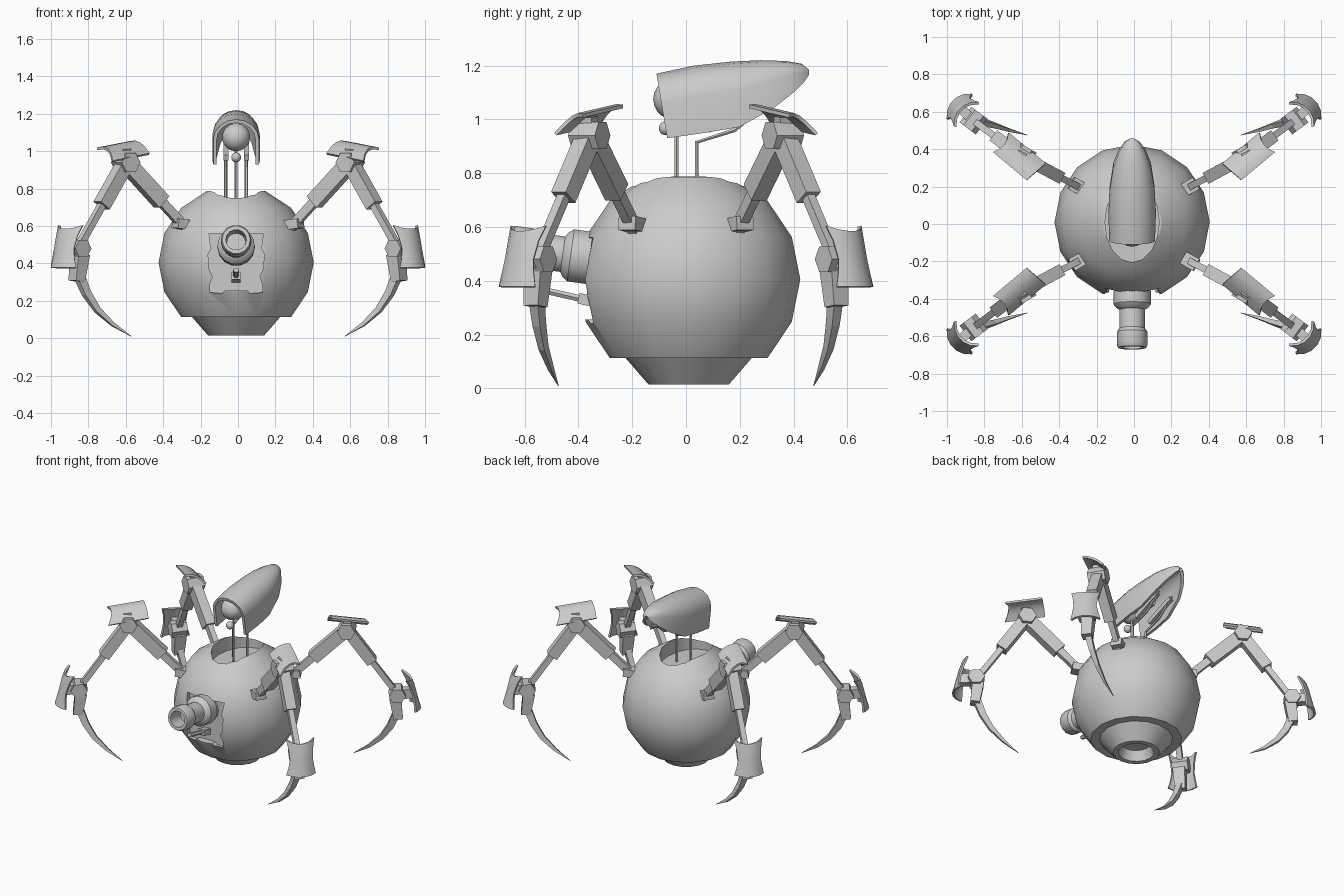
import bpy, bmesh, math
from mathutils import Vector

if "Cube" in bpy.data.objects:
    bpy.data.objects.remove(bpy.data.objects["Cube"])

metal = bpy.data.materials.new("grey_metal")
metal.diffuse_color = (0.6, 0.6, 0.6, 1)
metal.use_nodes = True
metal.node_tree.nodes["Principled BSDF"].inputs["Base Color"].default_value = metal.diffuse_color
CX, CY = -0.01, 0.01


def finish(name, bm, angle=0, mirror=False):
    bmesh.ops.recalc_face_normals(bm, faces=bm.faces)
    me = bpy.data.meshes.new(name)
    bm.to_mesh(me)
    bm.free()
    me.materials.append(metal)
    ob = bpy.data.objects.new(name, me)
    bpy.context.collection.objects.link(ob)
    if angle:
        smooth(ob, angle)
    if mirror:
        m = ob.modifiers.new("four_legs", 'MIRROR')
        m.use_axis = (True, True, False)
        m.use_mirror_merge = False
    return ob


def smooth(ob, angle):
    bpy.ops.object.select_all(action='DESELECT')
    ob.select_set(True)
    bpy.context.view_layer.objects.active = ob
    bpy.ops.object.shade_smooth_by_angle(angle=math.radians(angle))


def skin(bm, rings):
    """Join rings of equal length and cap both ends."""
    rows = [[bm.verts.new(p) for p in r] for r in rings]
    n = len(rows[0])
    for a, b in zip(rows, rows[1:]):
        for i in range(n):
            j = (i + 1) % n
            bm.faces.new((a[i], a[j], b[j], b[i]))
    bm.faces.new(rows[0])
    bm.faces.new(rows[-1])


def frame(axis, side):
    axis = Vector(axis).normalized()
    u = Vector(side)
    u = (u - axis * u.dot(axis)).normalized()
    return u, axis.cross(u)


def sweep(name, pts, sizes, sides, side=(1, 0, 0), angle=0, mirror=False):
    """Tube along points; sizes are (across, deep) half sizes."""
    pts = [Vector(p) for p in pts]
    turn = math.pi / sides if sides == 4 else 0
    k = math.sqrt(2) if sides == 4 else 1
    rings = []
    for i, p in enumerate(pts):
        u, v = frame(pts[min(i + 1, len(pts) - 1)] - pts[max(i - 1, 0)], side)
        a, b = sizes[i] if len(sizes) > 1 else sizes[0]
        rings.append([p + u * (k * a * math.cos(turn + t * math.tau / sides))
                      + v * (k * b * math.sin(turn + t * math.tau / sides)) for t in range(sides)])
    bm = bmesh.new()
    skin(bm, rings)
    return finish(name, bm, angle, mirror)


def lathe(name, origin, axis, profile, sides, angle=30):
    """Turn (radius, distance) pairs round an axis."""
    u, v = frame(axis, (1, 0, 0))
    w = Vector(axis).normalized()
    bm = bmesh.new()
    skin(bm, [[Vector(origin) + w * d + (u * math.cos(t * math.tau / sides)
               + v * math.sin(t * math.tau / sides)) * r for t in range(sides)] for r, d in profile])
    return finish(name, bm, angle)


def plate(name, rows, thick, angle=40, mirror=False):
    """Grid of points thickened into a curved plate."""
    bm = bmesh.new()
    g = [[bm.verts.new(p) for p in r] for r in rows]
    for a, b in zip(g, g[1:]):
        for i in range(len(a) - 1):
            bm.faces.new((a[i], a[i + 1], b[i + 1], b[i]))
    bmesh.ops.recalc_face_normals(bm, faces=bm.faces)
    bmesh.ops.solidify(bm, geom=bm.faces[:], thickness=thick)
    return finish(name, bm, angle, mirror)


def cut(target, cutter):
    m = target.modifiers.new("cut", 'BOOLEAN')
    m.operation, m.object, m.solver = 'DIFFERENCE', cutter, 'EXACT'
    bpy.context.view_layer.objects.active = target
    bpy.ops.object.modifier_apply(modifier="cut")
    bpy.data.objects.remove(cutter)


# Round body with a recessed collar underneath
profile = [(0.09, 0.08), (0.115, 0.015), (0.15, 0.015), (0.235, 0.113)]
for k in range(-2, 4):
    a = k * math.pi / 8
    profile.append((0.415 * math.cos(a), 0.405 + 0.413 * math.sin(a)))
profile.append((0.01, 0.79))
body = lathe("body", (CX, CY, 0), (0, 0, 1), profile, 16, 0)

# Oval well in the top, ragged hatch in the front
cut(body, sweep("well_cutter", [(CX, CY, 0.69), (CX, CY, 1)], [(0.145, 0.215)], 16))
half = [(0.0, 0.255), (0.06, 0.255), (0.08, 0.24), (0.14, 0.245), (0.14, 0.29), (0.125, 0.33),
        (0.145, 0.37), (0.15, 0.45), (0.135, 0.48), (0.145, 0.56), (0.07, 0.56), (0.05, 0.55)]
outline = half + [(-x, z) for x, z in reversed(half[1:])]
bm = bmesh.new()
skin(bm, [[(CX + x, y, z) for x, z in outline] for y in (-0.6, -0.325)])
cut(body, finish("hatch_cutter", bm))
smooth(body, 30)

# Cannon with stepped barrel and hollow muzzle
lathe("cannon", (CX, -0.29, 0.475), (0, -1, 0.14),
      [(0.085, 0), (0.085, 0.06), (0.1, 0.07), (0.1, 0.14), (0.085, 0.16), (0.068, 0.17), (0.068, 0.27),
       (0.082, 0.29), (0.082, 0.36), (0.075, 0.375), (0.055, 0.375), (0.05, 0.27)], 14)
sweep("lower_barrel", [(CX, -0.29, 0.31), (CX, -0.53, 0.365)], [(0.016, 0.014)], 6)
sweep("lower_barrel_bracket", [(CX, -0.31, 0.315), (CX, -0.4, 0.335)], [(0.024, 0.02)], 4)

# Neck rods
sweep("front_neck_rod", [(CX, -0.035, 0.65), (CX, -0.035, 1.02)], [(0.008, 0.008)], 6)
for s in (-1, 1):
    x = CX + s * 0.055
    sweep("rear_neck_rod", [(x, 0.04, 0.65), (x, 0.04, 0.915), (x, 0.18, 0.96), (x, 0.3, 1.06)],
          [(0.009, 0.009)], 6)
    sweep("hood_rail", [(x, 0.08, 0.965), (x, 0.29, 1.05)], [(0.013, 0.016)], 4)

# Hood: arched sections tapering to the rear (y top, z top, y bottom, z bottom, half width)
rows = []
for yt, zt, yb, zb, w in [(-0.11, 1.17, -0.07, 0.93, 0.122), (0.03, 1.2, 0.07, 0.95, 0.127),
                          (0.17, 1.215, 0.2, 0.972, 0.12), (0.28, 1.22, 0.33, 1.045, 0.1),
                          (0.37, 1.217, 0.4, 1.1, 0.07), (0.43, 1.207, 0.44, 1.14, 0.04),
                          (0.457, 1.185, 0.457, 1.165, 0.012)]:
    spring = 0.55
    arch = [(math.cos(i * math.pi / 8), spring + (1 - spring) * math.sin(i * math.pi / 8)) for i in range(9)]
    arch = [(1, 0)] + arch + [(-1, 0)]
    rows.append([(CX + w * c, yb + (yt - yb) * h, zb + (zt - zb) * h) for c, h in arch])
plate("hood", rows, 0.018)

# Eyes
for name, r, loc in [("main_eye", 0.075, (CX, -0.047, 1.075)), ("small_eye", 0.026, (CX, -0.075, 0.967))]:
    bm = bmesh.new()
    bmesh.ops.create_uvsphere(bm, u_segments=16, v_segments=10, radius=r)
    bmesh.ops.translate(bm, verts=bm.verts, vec=loc)
    finish(name, bm, 40)
sweep("eye_mount", [(CX, -0.06, 1.07), (CX, 0.15, 1.09)], [(0.05, 0.05)], 8)

# Legs: one is modelled and mirrored to four corners
hip, knee, ankle = Vector((0.3, -0.2, 0.61)), Vector((0.6, -0.36, 0.94)), Vector((0.858, -0.553, 0.48))
across1, across2 = Vector((0.47, 0.88, 0)), Vector((0.6, 0.8, 0))


def limb(name, a, b, t0, t1, size, side):
    sweep(name, [a.lerp(b, t0), a.lerp(b, t1)], [size], 4, side, mirror=True)


sweep("hip_block", [hip + Vector((-0.035, 0.02, -0.005)), hip + Vector((0.035, -0.02, 0.005))],
      [(0.036, 0.026)], 4, across1, mirror=True)
limb("upper_rod", hip, knee, -0.05, 0.5, (0.018, 0.024), across1)
limb("upper_leg", hip, knee, 0.36, 0.97, (0.033, 0.042), across1)
limb("lower_leg", knee, ankle, 0.03, 0.5, (0.034, 0.036), across2)
limb("lower_rod", knee, ankle, 0.45, 0.97, (0.018, 0.018), across2)
for name, c, r, d, ax in [("knee_joint", knee, 0.058, 0.058, Vector((0.5, 0.86, 0))),
                          ("ankle_joint", ankle, 0.054, 0.052, across2)]:
    sweep(name, [c - ax * d, c + ax * d], [(r, r)], 6, (0.8, -0.5, 0), mirror=True)
sweep("claw_base", [(0.845, -0.55, 0.45), (0.862, -0.56, 0.305)], [(0.04, 0.038), (0.034, 0.03)],
      4, across2, mirror=True)
sweep("claw", [(0.848, -0.555, 0.33), (0.81, -0.546, 0.24), (0.752, -0.53, 0.152), (0.67, -0.503, 0.075),
               (0.57, -0.475, 0.01)],
      [(0.02, 0.024), (0.017, 0.021), (0.013, 0.016), (0.008, 0.01), (0.001, 0.001)], 4, across2, mirror=True)

# Knee guard: bowed plate, notched at its outer end
A, B, C, D = map(Vector, [(0.472, -0.325, 0.99), (0.575, -0.235, 1.055), (0.755, -0.385, 1.02), (0.67, -0.49, 0.95)])
rows = []
for s in (0, 0.35, 0.7, 1):
    e0, e1 = A.lerp(D, s), B.lerp(C, s)
    rows.append([e0.lerp(e1, t) + Vector((0, 0, 0.1 * t * (1 - t)))
                 + (A - D) * (0.35 * t * (1 - t) if s == 1 else 0) for t in (0, 0.25, 0.5, 0.75, 1)])
plate("knee_guard", rows, 0.014, mirror=True)
sweep("knee_guard_post", [knee, (0.608, -0.362, 1.01)], [(0.026, 0.026)], 4, across1, mirror=True)

# Ankle guard: curved shield leaning outwards at the foot, waisted in the middle
rows = []
for z, cx, cy, span, r in [(0.605, 0.845, -0.535, 52, 0.118), (0.55, 0.856, -0.546, 44, 0.116),
                           (0.48, 0.868, -0.558, 40, 0.116), (0.42, 0.876, -0.568, 46, 0.119),
                           (0.378, 0.882, -0.577, 53, 0.121)]:
    rows.append([(cx + r * math.cos(math.radians(-45 + span * f)), cy + r * math.sin(math.radians(-45 + span * f)),
                  z - 0.02 * (1 - f * f) * (z > 0.6)) for f in (-1, -0.6, -0.2, 0.2, 0.6, 1)])
plate("ankle_guard", rows, 0.014, mirror=True)
sweep("ankle_guard_link", [ankle, (0.94, -0.63, 0.48)], [(0.026, 0.032)], 4, across2, mirror=True)
